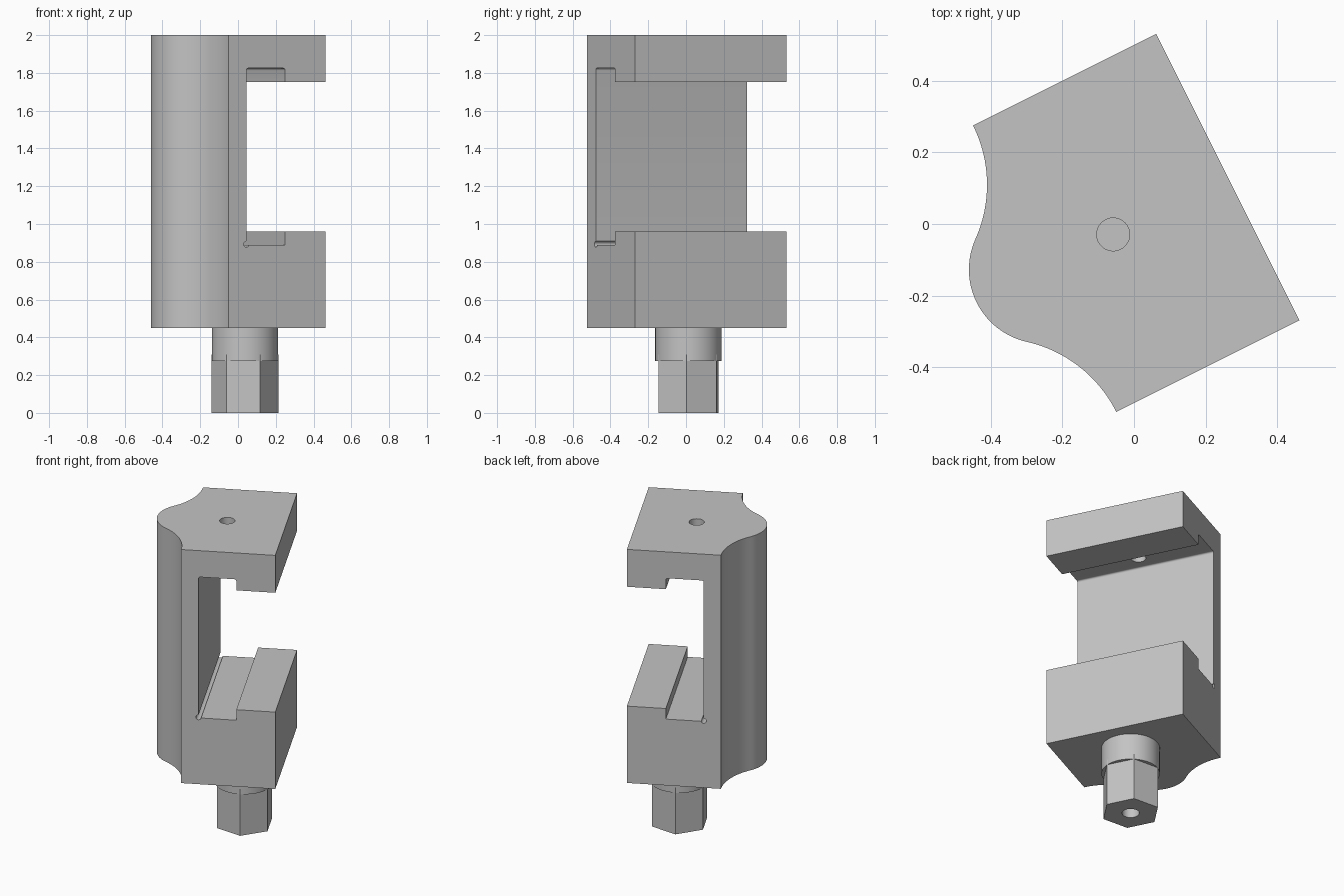
import bpy, bmesh, math
from mathutils import Matrix, Vector

cube = bpy.data.objects.get("Cube")
if cube:
    bpy.data.objects.remove(cube, do_unlink=True)

TURN = Matrix.Rotation(math.atan2(1, 2), 4, 'Z')   # whole model is turned about z

steel = bpy.data.materials.new("Grey steel")
steel.use_nodes = True
GREY = (0.55, 0.55, 0.55, 1)
steel.diffuse_color = GREY
steel.node_tree.nodes["Principled BSDF"].inputs["Base Color"].default_value = GREY


def prism(name, points, start, end, axis='Z'):
    """Extrude a closed 2D profile along z, or an (x, z) profile along y."""
    bm = bmesh.new()
    place = (lambda a, b: Vector((a, b, start))) if axis == 'Z' else (lambda a, b: Vector((a, start, b)))
    step = Vector((0, 0, end - start)) if axis == 'Z' else Vector((0, end - start, 0))
    face = bm.faces.new([bm.verts.new(place(a, b)) for a, b in points])
    ext = bmesh.ops.extrude_face_region(bm, geom=[face])
    bmesh.ops.translate(bm, vec=step, verts=[v for v in ext["geom"] if isinstance(v, bmesh.types.BMVert)])
    bmesh.ops.recalc_face_normals(bm, faces=bm.faces)
    bm.transform(TURN)
    mesh = bpy.data.meshes.new(name)
    bm.to_mesh(mesh)
    bm.free()
    mesh.materials.append(steel)
    obj = bpy.data.objects.new(name, mesh)
    bpy.context.collection.objects.link(obj)
    return obj


def arc(cx, cy, r, a0, a1, n):
    return [(cx + r * math.cos(a0 + (a1 - a0) * i / n),
             cy + r * math.sin(a0 + (a1 - a0) * i / n)) for i in range(n + 1)]


def circle(cx, cy, r, n, phase=0.0):
    return arc(cx, cy, r, phase, phase + math.tau, n)[:-1]


def combine(obj, other, operation):
    mod = obj.modifiers.new(operation.title(), 'BOOLEAN')
    mod.operation, mod.object, mod.solver = operation, other, 'EXACT'
    bpy.context.view_layer.objects.active = obj
    bpy.ops.object.modifier_apply(modifier=mod.name)
    bpy.data.objects.remove(other, do_unlink=True)


def smooth(obj):
    bpy.ops.object.select_all(action='DESELECT')
    obj.select_set(True)
    bpy.context.view_layer.objects.active = obj
    bpy.ops.object.shade_smooth_by_angle(angle=math.radians(25))


# Body outline: straight sides, with a bulging back blended by two hollow arcs
HALF, FRONT, BACK = 0.447, 0.293, -0.279
HOLLOW, BULGE, BULGE_X = 0.37, 0.207, -0.284
hollow_x = BACK - HOLLOW
blend = math.atan2(HALF, hollow_x - BULGE_X)
upper = arc(hollow_x, HALF, HOLLOW, 0, blend - math.pi, 16)
bulge = arc(BULGE_X, 0, BULGE, blend, math.tau - blend, 28)
lower = [(x, -y) for x, y in reversed(upper)]
outline = [(FRONT, -HALF), (FRONT, HALF)] + upper + bulge[1:-1] + lower
body = prism("clamp_body", outline, 0.45, 2.0)

# Open slot with a stepped pocket and softened upper corners
WALL, LIP, R = -0.174, 0.056, 0.012
slot = [(WALL, 0.89), (LIP, 0.89), (LIP, 0.96), (0.5, 0.96), (0.5, 1.752), (LIP, 1.752)]
slot += arc(LIP - R, 1.825 - R, R, 0, math.pi / 2, 4)
slot += arc(WALL + R, 1.825 - R, R, math.pi / 2, math.pi, 4)
combine(body, prism("slot_cutter", slot, -0.7, 0.7, 'Y'), 'DIFFERENCE')

# Relief groove along the lower inside corner, and the hole through the top arm
combine(body, prism("groove_cutter", circle(WALL, 0.893, 0.016, 20), -0.7, 0.7, 'Y'), 'DIFFERENCE')
combine(body, prism("top_hole_cutter", circle(-0.065, 0, 0.046, 40), 1.6, 2.1), 'DIFFERENCE')
smooth(body)

# Round collar and hexagonal stem with a blind hole in its end
STEM = (0.039, -0.005)
collar = prism("stem_collar", circle(*STEM, 0.176, 64), 0.275, 0.45)
smooth(collar)
stem = prism("hex_stem", circle(*STEM, 0.178, 6, math.pi / 6), 0, 0.31)
combine(stem, prism("stem_hole_cutter", circle(*STEM, 0.052, 40), -0.1, 0.25), 'DIFFERENCE')
smooth(stem)
